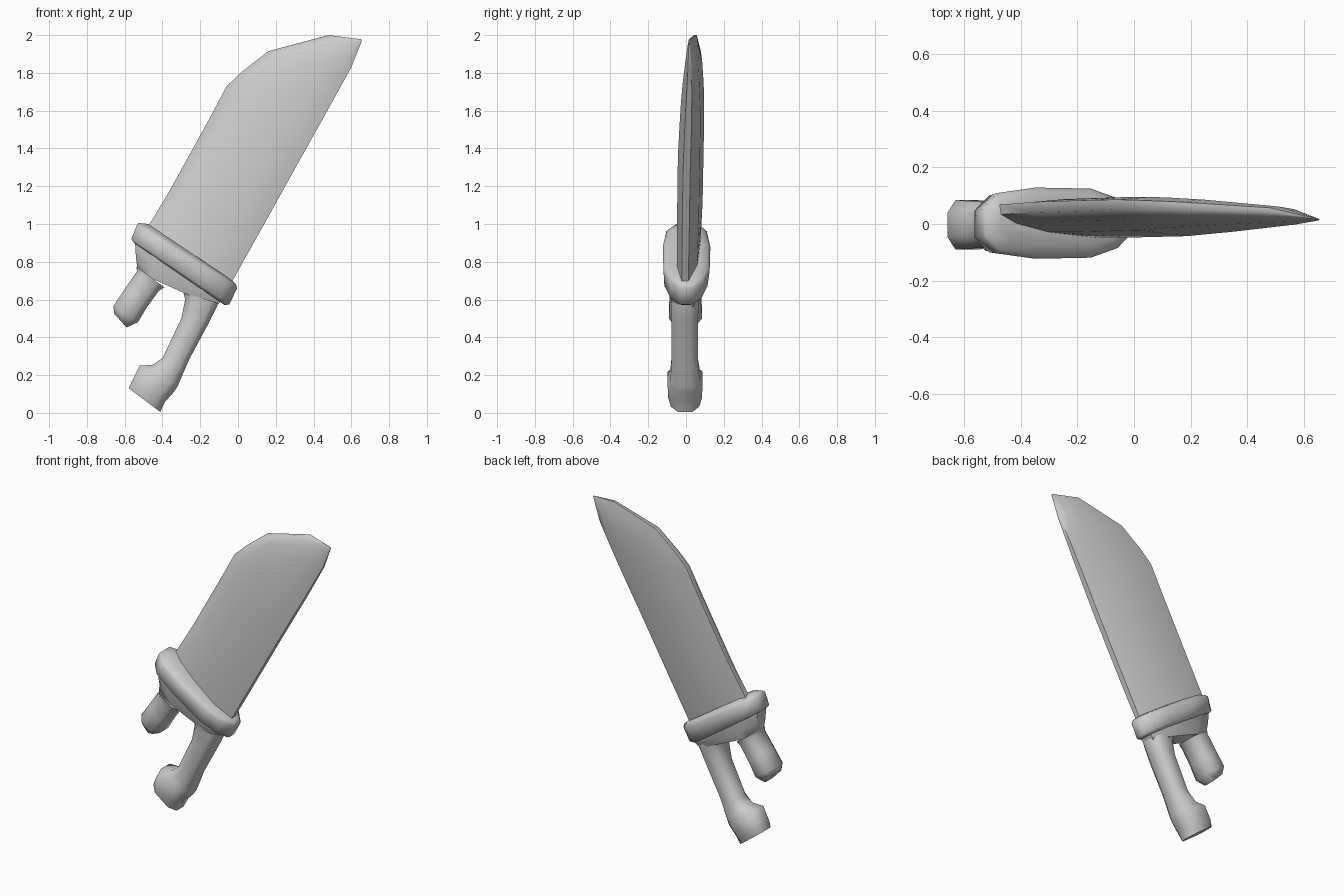
import bpy, bmesh, math


def mirrored(half):
    """Close a half profile of (position left 0 to right 1, thickness factor)."""
    return [(t, -f) for t, f in half] + [(t, f) for t, f in reversed(half)]


GRIP = mirrored([(0, 0.5), (0.22, 1), (0.78, 1), (1, 0.5)])
GUARD = mirrored([(0, 0.4), (0.1, 0.85), (0.35, 1), (0.72, 0.97), (0.9, 0.7), (1, 0.25)])
# Blade section: spine leans to the back, cutting edge to the front
BLADE = [(0, 0.3), (0.12, -0.2), (0.38, -0.7), (0.75, -1), (1, -0.6),
         (1, -0.05), (0.72, 0.7), (0.25, 1), (0, 0.85)]


def loft(name, profile, stations, start_cap=False, angle=62):
    """Stations: (left x, left z, right x, right z, y centre, y half-thickness)."""
    bm = bmesh.new()
    rings = [[bm.verts.new((lx + (rx - lx) * t, yc + hy * f, lz + (rz - lz) * t))
              for t, f in profile] for lx, lz, rx, rz, yc, hy in stations]
    n = len(profile)
    for a, b in zip(rings, rings[1:]):
        for i in range(n):
            j = (i + 1) % n
            bm.faces.new((a[i], a[j], b[j], b[i]))
    bm.faces.new(rings[-1])
    cap = bm.faces.new(rings[0])
    bmesh.ops.recalc_face_normals(bm, faces=bm.faces)
    if not start_cap:  # the start is buried in the neighbouring part
        bm.faces.remove(cap)
    mesh = bpy.data.meshes.new(name)
    bm.to_mesh(mesh)
    bm.free()
    obj = bpy.data.objects.new(name, mesh)
    bpy.context.collection.objects.link(obj)
    bpy.ops.object.select_all(action='DESELECT')
    obj.select_set(True)
    bpy.context.view_layer.objects.active = obj
    bpy.ops.object.shade_smooth_by_angle(angle=math.radians(angle))
    return obj


# Broad blade: spine on the left, bevelled cutting edge on the right
loft("blade", BLADE, [
    (-0.48, 0.98, -0.04, 0.68, 0.015, 0.062),
    (-0.36, 1.18, 0.10, 0.93, 0.020, 0.068),
    (-0.15, 1.56, 0.30, 1.29, 0.026, 0.069),
    (-0.06, 1.73, 0.42, 1.505, 0.032, 0.064),
    (0.02, 1.805, 0.465, 1.585, 0.033, 0.060),
    (0.16, 1.915, 0.52, 1.685, 0.034, 0.052),
    (0.48, 2.00, 0.60, 1.83, 0.030, 0.032),
    (0.652, 1.978, 0.656, 1.97, 0.016, 0.003),
])

# Oval guard, fattest at mid height
loft("guard", GUARD, [
    (-0.55, 0.90, -0.07, 0.57, 0.0, 0.095),
    (-0.565, 0.92, -0.045, 0.575, 0.0, 0.118),
    (-0.535, 0.995, -0.005, 0.66, 0.003, 0.126),
    (-0.525, 1.005, -0.01, 0.68, 0.003, 0.112),
    (-0.475, 1.0, -0.03, 0.70, 0.005, 0.075),
], start_cap=True)

# Collar joining the guard to the handle and the prong
loft("collar", GRIP, [
    (-0.545, 0.90, -0.09, 0.59, 0.0, 0.092),
    (-0.54, 0.82, -0.105, 0.575, 0.0, 0.085),
    (-0.53, 0.745, -0.12, 0.56, 0.0, 0.072),
])

# Handle with a flared, hooked pommel
loft("handle", GRIP, [
    (-0.29, 0.64, -0.105, 0.58, -0.007, 0.073),
    (-0.28, 0.60, -0.11, 0.565, -0.007, 0.073),
    (-0.30, 0.50, -0.15, 0.485, -0.007, 0.071),
    (-0.40, 0.29, -0.26, 0.28, -0.007, 0.070),
    (-0.45, 0.255, -0.32, 0.14, -0.005, 0.078),
    (-0.52, 0.25, -0.34, 0.11, -0.005, 0.092),
    (-0.565, 0.16, -0.385, 0.06, -0.005, 0.09),
    (-0.578, 0.13, -0.412, 0.005, -0.005, 0.075),
])

# Short broken-off knuckle prong
loft("prong", GRIP, [
    (-0.538, 0.775, -0.39, 0.665, -0.003, 0.080),
    (-0.535, 0.75, -0.42, 0.645, -0.003, 0.080),
    (-0.60, 0.655, -0.485, 0.555, -0.003, 0.083),
    (-0.66, 0.565, -0.53, 0.48, -0.003, 0.088),
    (-0.655, 0.525, -0.59, 0.452, -0.003, 0.06),
])
